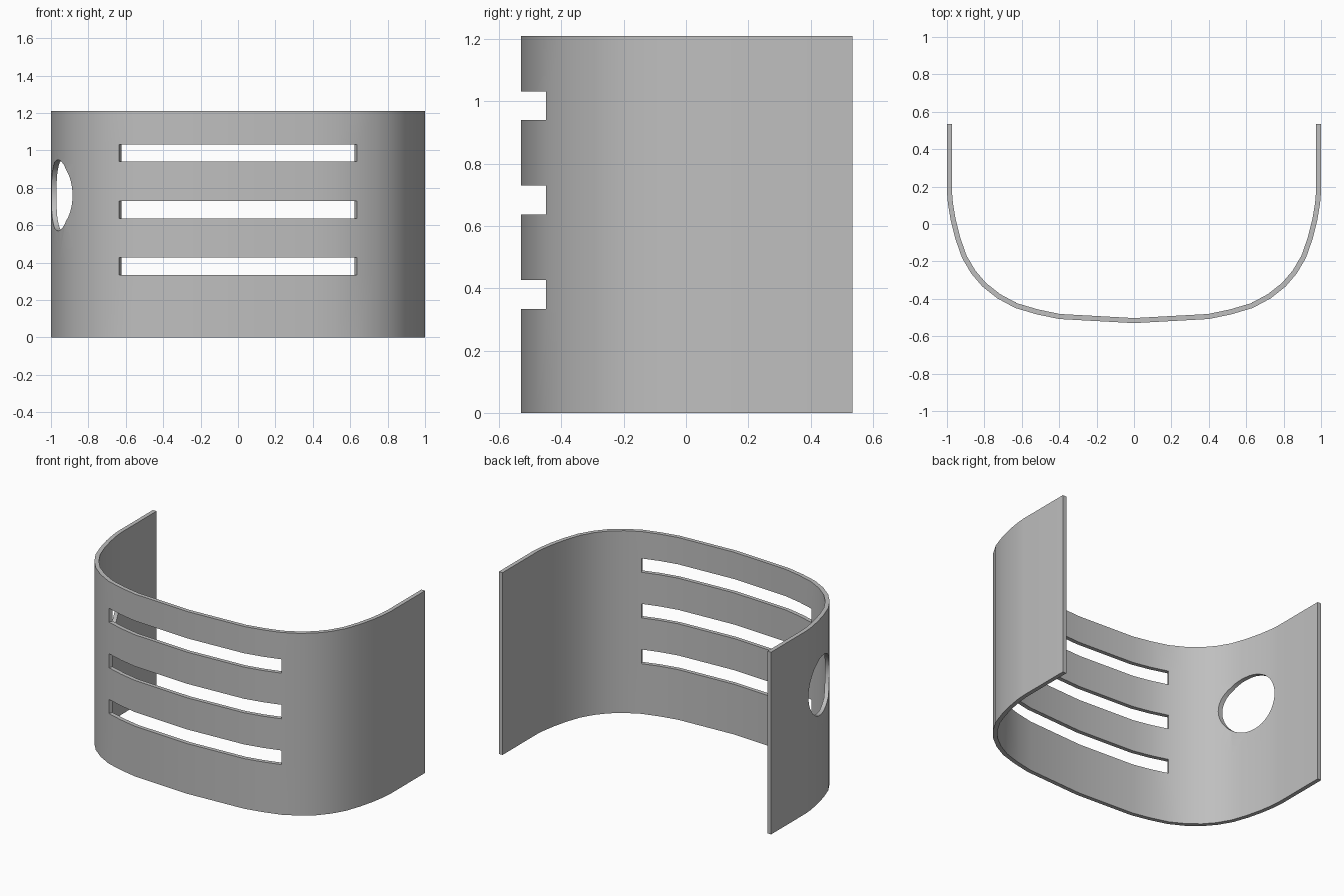
import bpy, bmesh, math
from mathutils import Vector

cube = bpy.data.objects.get("Cube")
if cube:
    bpy.data.objects.remove(cube, do_unlink=True)

HEIGHT, THICK = 1.21, 0.027
SLOT_X = 0.635
SLOT_ROWS = [(0.333, 0.427), (0.637, 0.73), (0.94, 1.032)]

metal = bpy.data.materials.new("grey_metal")
metal.use_nodes = True
grey = (0.52, 0.52, 0.52, 1)
metal.diffuse_color = grey
metal.node_tree.nodes["Principled BSDF"].inputs["Base Color"].default_value = grey

# Half of the outer profile, from the front centre to the rear edge
half = [(0, -0.53), (0.4, -0.508), (0.52, -0.483), (SLOT_X, -0.449), (0.73, -0.398),
        (0.81, -0.335), (0.87, -0.265), (0.92, -0.18), (0.955, -0.08),
        (0.98, 0.02), (0.995, 0.11), (1, 0.17), (1, 0.535)]
profile = [(-x, y) for x, y in reversed(half[1:])] + half
levels = [0] + [z for row in SLOT_ROWS for z in row] + [HEIGHT]

# Curved sheet, leaving the slot faces out
bm = bmesh.new()
grid = [[bm.verts.new((x, y, z)) for x, y in profile] for z in levels]
for r in range(len(levels) - 1):
    for c in range(len(profile) - 1):
        mid = (profile[c][0] + profile[c + 1][0]) / 2
        if r % 2 and abs(mid) < SLOT_X:
            continue
        bm.faces.new((grid[r][c], grid[r][c + 1], grid[r + 1][c + 1], grid[r + 1][c]))
mesh = bpy.data.meshes.new("curved_panel")
bm.to_mesh(mesh)
bm.free()
mesh.materials.append(metal)
panel = bpy.data.objects.new("curved_panel", mesh)
bpy.context.collection.objects.link(panel)

# Thickness grows inward
solid = panel.modifiers.new("thickness", "SOLIDIFY")
solid.thickness = THICK
solid.offset = -1
solid.use_even_offset = True

# Round hole through the right side only
bpy.ops.mesh.primitive_cylinder_add(vertices=48, radius=0.19, depth=0.5,
                                    location=(-1, -0.05, 0.76),
                                    rotation=(0, math.pi / 2, 0))
cutter = bpy.context.object
cutter.name = "hole_cutter"
cutter.hide_render = True
cutter.data.materials.append(metal)
hole = panel.modifiers.new("round_hole", "BOOLEAN")
hole.operation = "DIFFERENCE"
hole.solver = "EXACT"
hole.object = cutter

bpy.ops.object.select_all(action="DESELECT")
panel.select_set(True)
bpy.context.view_layer.objects.active = panel
for name in ("thickness", "round_hole"):
    bpy.ops.object.modifier_apply(modifier=name)
bpy.data.objects.remove(cutter, do_unlink=True)
bpy.ops.object.shade_smooth_by_angle(angle=math.radians(30))
